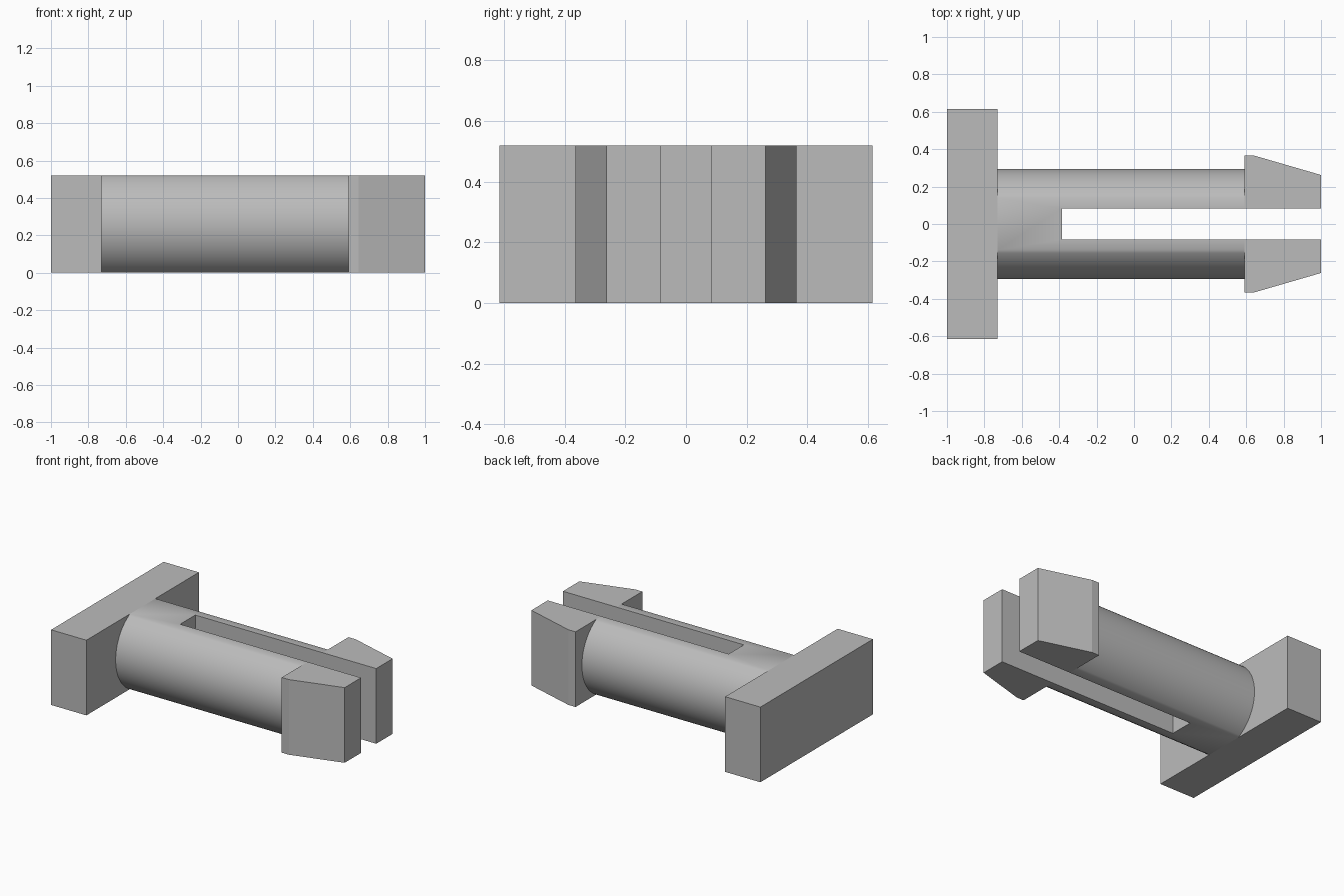
import bpy, bmesh, math

cube = bpy.data.objects.get("Cube")
if cube:
    bpy.data.objects.remove(cube, do_unlink=True)

HEIGHT = 0.52
RADIUS = 0.295
HEAD_X, SHOULDER_X, BARB_X, TIP_X = -1.0, -0.73, 0.59, 1.0
SLOT_X, SLOT_Y = -0.385, 0.083

grey = bpy.data.materials.new("plain grey")
grey.use_nodes = True
colour = (0.5, 0.5, 0.5, 1)
grey.diffuse_color = colour
grey.node_tree.nodes["Principled BSDF"].inputs["Base Color"].default_value = colour


def prism(name, points, direction):
    """Extrude a closed outline of 3D points along a direction."""
    bm = bmesh.new()
    face = bm.faces.new([bm.verts.new(p) for p in points])
    result = bmesh.ops.extrude_face_region(bm, geom=[face])
    moved = [v for v in result["geom"] if isinstance(v, bmesh.types.BMVert)]
    bmesh.ops.translate(bm, verts=moved, vec=direction)
    bmesh.ops.recalc_face_normals(bm, faces=bm.faces)
    mesh = bpy.data.meshes.new(name)
    bm.to_mesh(mesh)
    bm.free()
    mesh.materials.append(grey)
    obj = bpy.data.objects.new(name, mesh)
    bpy.context.collection.objects.link(obj)
    return obj


def plan_box(name, x0, x1, y, z0, z1):
    outline = [(x0, -y, z0), (x1, -y, z0), (x1, y, z0), (x0, y, z0)]
    return prism(name, outline, (0, 0, z1 - z0))


# Wide crossbar head
plan_box("crossbar_head", HEAD_X, SHOULDER_X, 0.615, 0, HEIGHT)

# Round shaft with flat top and bottom
limit = math.asin(HEIGHT / 2 / RADIUS)
steps = 36
section = []
for side in (1, -1):
    for i in range(steps + 1):
        a = side * (-limit + 2 * limit * i / steps)
        section.append((SHOULDER_X, side * RADIUS * math.cos(a),
                        HEIGHT / 2 + side * RADIUS * math.sin(side * a) * side))
    if side == 1:
        right_count = len(section)
# Second arc runs downwards so the outline closes in order
section[right_count:] = sorted(section[right_count:], key=lambda p: -p[2])
shaft = prism("split_shaft", section, (BARB_X - SHOULDER_X, 0, 0))

# Slot that splits the shaft into two arms
cutter = plan_box("slot_cutter", SLOT_X, TIP_X, SLOT_Y, -0.1, HEIGHT + 0.1)
cutter.hide_render = True
cut = shaft.modifiers.new("slot", "BOOLEAN")
cut.operation = "DIFFERENCE"
cut.solver = "EXACT"
cut.object = cutter
bpy.ops.object.select_all(action="DESELECT")
bpy.context.view_layer.objects.active = shaft
shaft.select_set(True)
bpy.ops.object.modifier_apply(modifier=cut.name)
bpy.data.objects.remove(cutter, do_unlink=True)
bpy.ops.object.shade_smooth_by_angle(angle=math.radians(30))

# Tapered snap barbs at the arm ends
barb_plan = [(BARB_X, SLOT_Y), (TIP_X, SLOT_Y), (TIP_X, 0.262),
             (0.645, 0.365), (BARB_X, 0.365)]
for name, side in (("back_barb", 1), ("front_barb", -1)):
    prism(name, [(x, side * y, 0) for x, y in barb_plan], (0, 0, HEIGHT))
